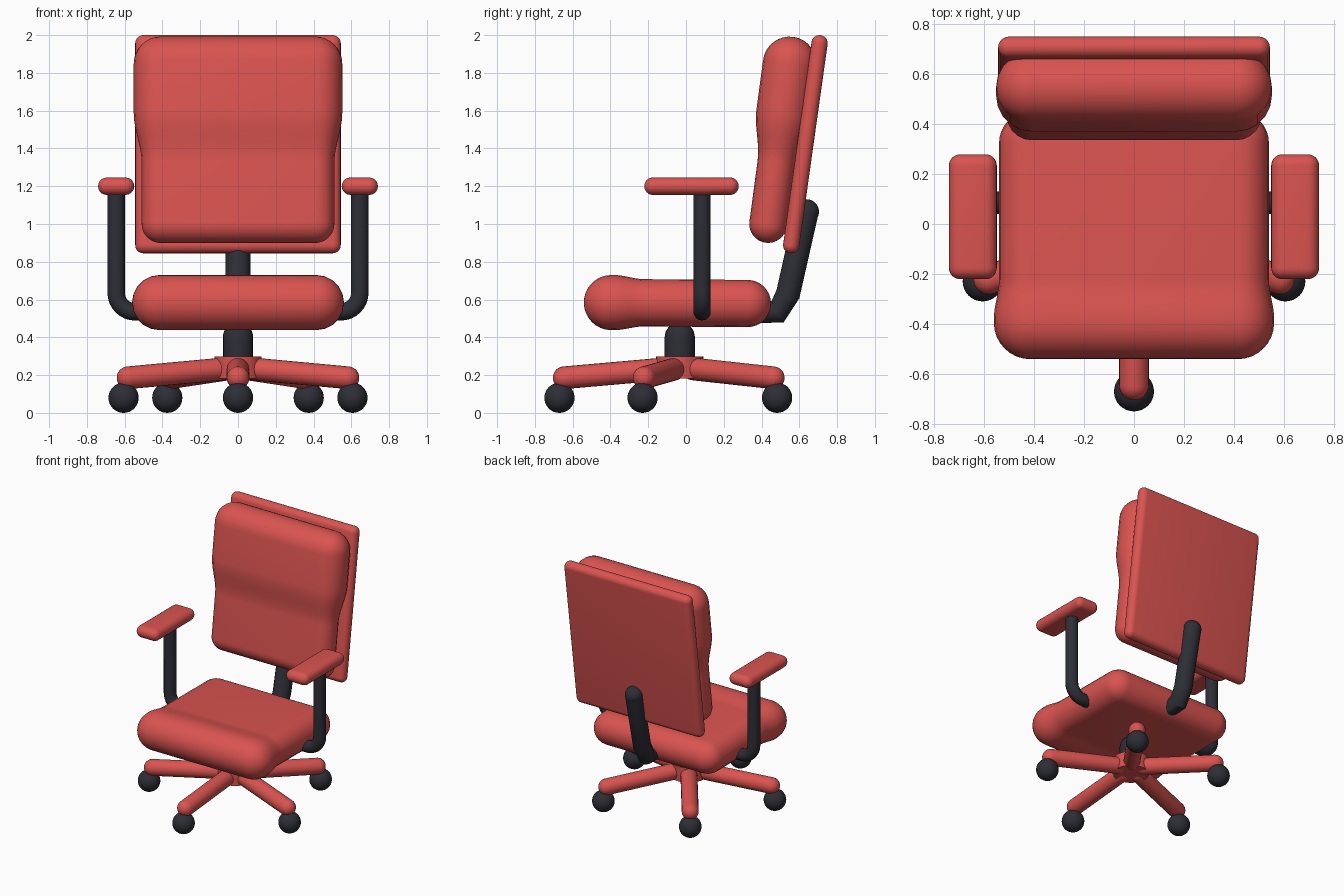
import bpy, bmesh, math
from mathutils import Vector, Matrix

if "Cube" in bpy.data.objects:
    bpy.data.objects.remove(bpy.data.objects["Cube"])


def material(name, rgb):
    m = bpy.data.materials.new(name)
    m.diffuse_color = (*rgb, 1)
    m.use_nodes = True
    m.node_tree.nodes["Principled BSDF"].inputs["Base Color"].default_value = m.diffuse_color
    return m


RED = material("soft red", (0.70, 0.088, 0.08))
DARK = material("charcoal", (0.027, 0.028, 0.037))


def finish(obj, mat):
    obj.data.materials.clear()
    obj.data.materials.append(mat)
    bpy.ops.object.select_all(action='DESELECT')
    obj.select_set(True)
    bpy.context.view_layer.objects.active = obj
    bpy.ops.object.shade_smooth_by_angle(angle=math.radians(40))
    return obj


def mesh_object(name, bm, mat):
    bmesh.ops.recalc_face_normals(bm, faces=bm.faces)
    me = bpy.data.meshes.new(name)
    bm.to_mesh(me)
    bm.free()
    obj = bpy.data.objects.new(name, me)
    bpy.context.collection.objects.link(obj)
    return finish(obj, mat)


def pillow(name, mat, start, end, core, r0, r1, blend=(0, 1), side=(1, 0, 0)):
    """Round-edged slab from start to end; core 0 gives a capsule.
    Half thickness eases from r0 to r1 inside the blend fractions."""
    start, end, side = Vector(start), Vector(end), Vector(side)
    length = (end - start).length
    axis = (end - start).normalized()
    side = (side - axis * side.dot(axis)).normalized()
    normal = axis.cross(side)
    steps = 8
    stations = []
    for k in range(steps + 1):
        a = math.pi / 2 * k / steps
        stations.append((-r0 * math.cos(a), r0 * math.sin(a)))
    if r0 != r1:
        for k in range(13):
            f = k / 12
            s = f * f * (3 - 2 * f)
            t = blend[0] + (blend[1] - blend[0]) * f
            stations.append((t * length, r0 + (r1 - r0) * s))
    for k in range(steps + 1):
        a = math.pi / 2 * k / steps
        stations.append((length + r1 * math.sin(a), r1 * math.cos(a)))

    bm = bmesh.new()
    rings = []
    half = 10
    for t, h in stations:
        ring = []
        for sgn in (1, -1):
            for k in range(half + 1):
                a = -math.pi / 2 + math.pi * k / half
                p = side * (sgn * (core + h * math.cos(a))) + normal * (sgn * h * math.sin(a))
                ring.append(bm.verts.new(start + axis * t + p))
        rings.append(ring)
    n = len(rings[0])
    for A, B in zip(rings, rings[1:]):
        for i in range(n):
            j = (i + 1) % n
            bm.faces.new((A[i], A[j], B[j], B[i]))
    bmesh.ops.remove_doubles(bm, verts=bm.verts, dist=0.0004)
    return mesh_object(name, bm, mat)


def tube(name, mat, points, radius):
    cu = bpy.data.curves.new(name, 'CURVE')
    cu.dimensions = '3D'
    cu.bevel_depth = radius
    cu.bevel_resolution = 5
    cu.use_fill_caps = True
    sp = cu.splines.new('POLY')
    sp.points.add(len(points) - 1)
    for p, co in zip(sp.points, points):
        p.co = (*co, 1)
    obj = bpy.data.objects.new(name, cu)
    bpy.context.collection.objects.link(obj)
    bpy.ops.object.select_all(action='DESELECT')
    obj.select_set(True)
    bpy.context.view_layer.objects.active = obj
    bpy.ops.object.convert(target='MESH')
    return finish(bpy.context.view_layer.objects.active, mat)


def ball(name, mat, center, radius):
    bm = bmesh.new()
    bmesh.ops.create_uvsphere(bm, u_segments=32, v_segments=16, radius=radius,
                              matrix=Matrix.Translation(center))
    return mesh_object(name, bm, mat)


# Cushions and back panel
pillow("seat_cushion", RED, (0, -0.395, 0.584), (0, 0.325, 0.579), 0.415,
       0.146, 0.125, (0.02, 0.24))
pillow("back_cushion", RED, (0, 0.435, 1.0), (0, 0.549, 1.85), 0.41,
       0.10, 0.142, (0.38, 0.69))
pillow("back_panel", RED, (0, 0.557, 0.888), (0, 0.707, 1.957), 0.501, 0.043, 0.043)

# Bent support between seat and back
tube("back_support", DARK,
     [(0, 0.25, 0.535), (0, 0.485, 0.535), (0, 0.54, 0.63), (0, 0.638, 1.065)], 0.066)
ball("back_support_cap", DARK, (0, 0.638, 1.065), 0.066)

# Arms: vertical tube with a rounded bend into the seat, and a pad on top
for s, label in ((-1, "left"), (1, "right")):
    bend = [(s * (0.545 + 0.1 * math.cos(a)), 0.085, 0.635 - 0.1 * math.sin(a))
            for a in [math.pi / 2 * k / 8 for k in range(9)]]
    tube(label + "_arm", DARK, [(s * 0.645, 0.085, 1.2)] + bend + [(s * 0.48, 0.085, 0.535)], 0.046)
    pillow(label + "_arm_pad", RED, (s * 0.645, -0.175, 1.2), (s * 0.645, 0.233, 1.2),
           0.05, 0.046, 0.046)

# Base: column, hub and five legs with ball casters
HUB_Y, REACH = -0.033, 0.637
pillow("column", DARK, (0, HUB_Y, 0.27), (0, HUB_Y, 0.40), 0, 0.08, 0.08)
bm = bmesh.new()
bmesh.ops.create_cone(bm, cap_ends=True, segments=32, radius1=0.125, radius2=0.125,
                      depth=0.115, matrix=Matrix.Translation((0, HUB_Y, 0.24)))
mesh_object("hub", bm, RED)
for i in range(5):
    a = -math.pi / 2 + i * math.tau / 5
    d = Vector((math.cos(a), math.sin(a), 0))
    c = Vector((0, HUB_Y, 0))
    pillow(f"leg_{i + 1}", RED, c + d * 0.09 + Vector((0, 0, 0.232)),
           c + d * (REACH - 0.025) + Vector((0, 0, 0.186)), 0, 0.06, 0.06,
           side=(-d.y, d.x, 0))
    ball(f"caster_{i + 1}", DARK, c + d * REACH + Vector((0, 0, 0.08)), 0.08)
